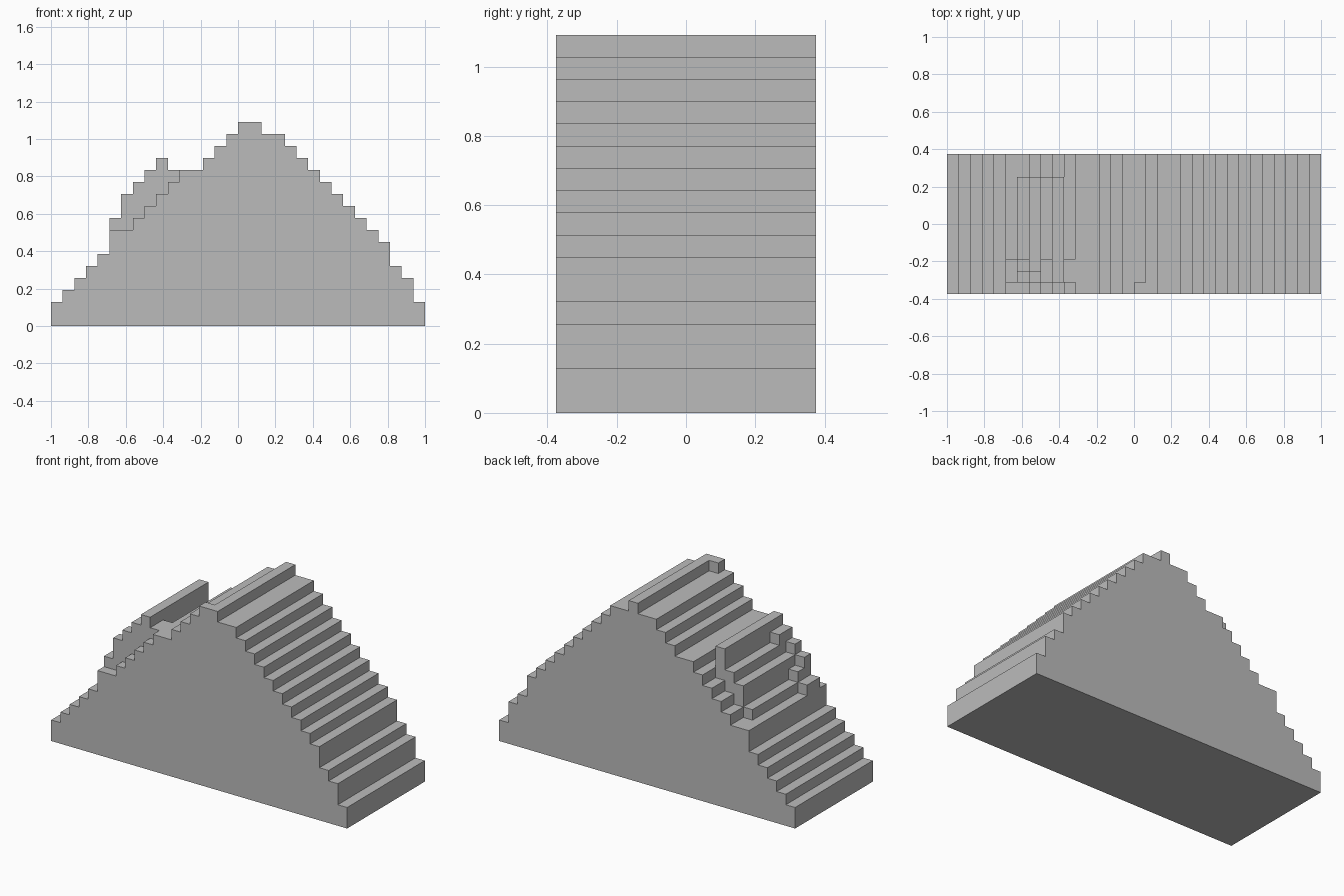
import bpy
import bmesh

STEP = 2 / 32        # block width and depth
RISE = 1.092 / 17    # block height
COLS, ROWS = 32, 12

if "Cube" in bpy.data.objects:
    bpy.data.objects.remove(bpy.data.objects["Cube"], do_unlink=True)

stone = bpy.data.materials.new("stone_grey")
stone.use_nodes = True
grey = (0.5, 0.5, 0.5, 1)
stone.diffuse_color = grey
stone.node_tree.nodes["Principled BSDF"].inputs["Base Color"].default_value = grey


def stepped_slab(name, heights, first_col, first_row, last_row, floor):
    """Extrude a staircase outline along y between two block rows."""
    end = first_col + len(heights)
    outline = [(first_col, floor)]
    level = floor
    for col, height in enumerate(heights, first_col):
        if height != level:
            if outline[-1] != (col, level):
                outline.append((col, level))
            outline.append((col, height))
        level = height
    outline += [(end, level), (end, floor)]

    bm = bmesh.new()
    y = (first_row - ROWS / 2) * STEP
    face = bm.faces.new([bm.verts.new(((c - COLS / 2) * STEP, y, h * RISE))
                         for c, h in outline])
    result = bmesh.ops.extrude_face_region(bm, geom=[face])
    moved = [v for v in result["geom"] if isinstance(v, bmesh.types.BMVert)]
    bmesh.ops.translate(bm, verts=moved, vec=(0, (last_row - first_row) * STEP, 0))
    bmesh.ops.recalc_face_normals(bm, faces=bm.faces)
    mesh = bpy.data.meshes.new(name)
    bm.to_mesh(mesh)
    bm.free()
    mesh.materials.append(stone)
    obj = bpy.data.objects.new(name, mesh)
    bpy.context.scene.collection.objects.link(obj)
    return obj


# Main stepped roof, left slope, crest and right slope
rising = [2, 3, 4, 5, 6, 8, 8, 9, 10, 11, 12, 13, 13, 14, 15, 16, 16]
falling = [17, 16, *range(16, 6, -1), 5, 4, 2]
stepped_slab("roof_body", rising + falling, 0, 0, ROWS, 0)

# Extra block at the front end of the crest
stepped_slab("crest_block", [17], 16, 0, 1, 16)

# Raised section on the slope: front wall, inner step, stepped floor with ridge
stepped_slab("raised_front_wall", [9, 11, 12, 13, 14, 13], 5, 1, 2, 8)
stepped_slab("raised_inner_step", [9, 10, 11, 13, 14, 13], 5, 2, 3, 8)
stepped_slab("raised_floor_and_ridge", [9, 11, 12, 14], 6, 3, 10, 8)
